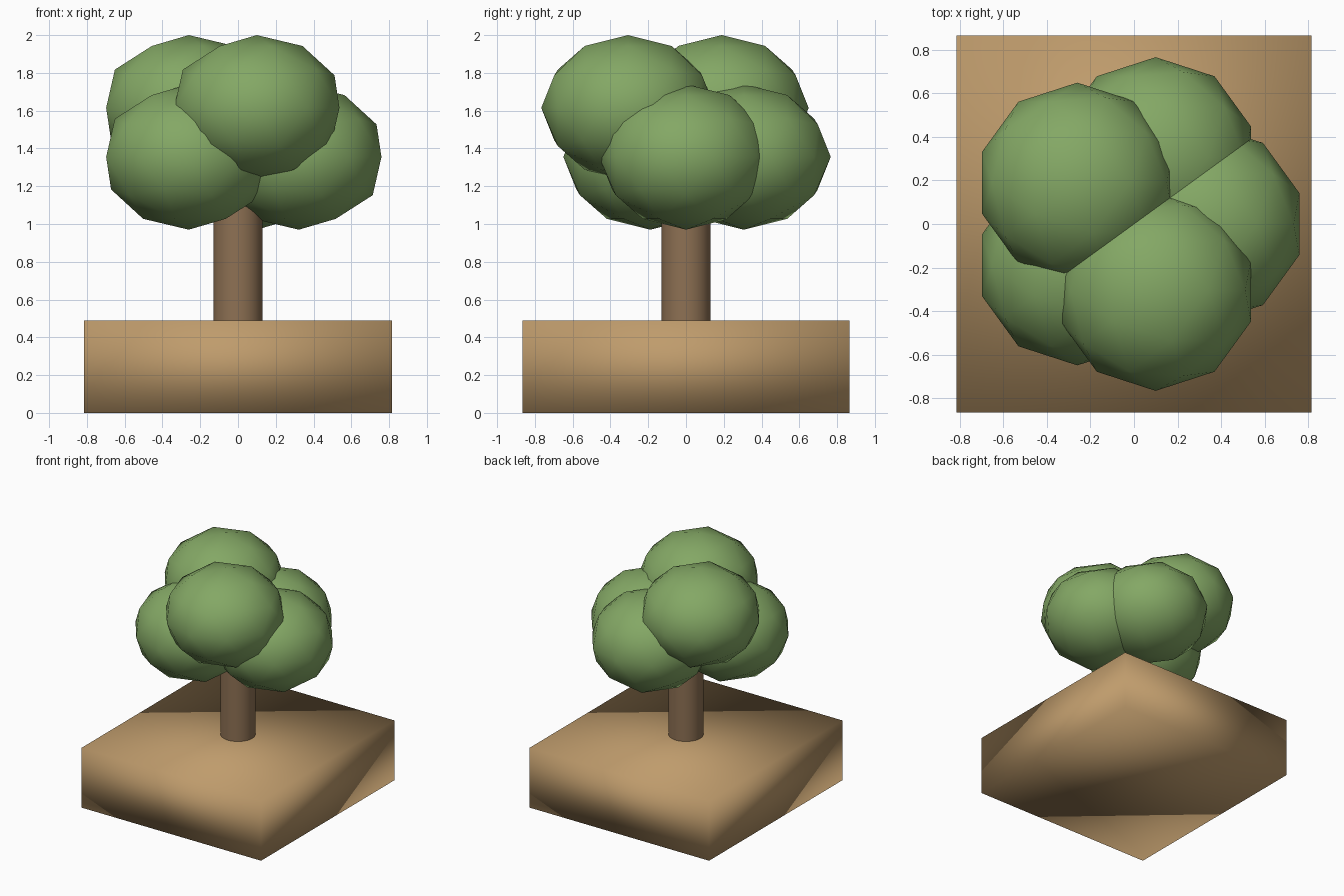
import bpy
from math import cos, sin, radians

cube = bpy.data.objects.get("Cube")
if cube:
    bpy.data.objects.remove(cube, do_unlink=True)


def make_material(name, color):
    mat = bpy.data.materials.new(name)
    mat.use_nodes = True
    mat.diffuse_color = (*color, 1)
    mat.node_tree.nodes["Principled BSDF"].inputs["Base Color"].default_value = (*color, 1)
    return mat


def finish(name, mat, scale=(1, 1, 1)):
    obj = bpy.context.object
    obj.name = name
    obj.scale = scale
    bpy.ops.object.transform_apply(location=False, rotation=False, scale=True)
    obj.data.materials.append(mat)
    return obj


leaf_green = make_material("leaf green", (0.23, 0.39, 0.13))
bark_brown = make_material("bark brown", (0.27, 0.165, 0.088))
soil_tan = make_material("soil tan", (0.52, 0.33, 0.15))

# Ground block, softly shaded across its edges
bpy.ops.mesh.primitive_cube_add(size=1, location=(0, 0, 0.245))
finish("ground_block", soil_tan, (1.63, 1.73, 0.49))
bpy.ops.object.shade_smooth()

# Trunk, from inside the block up into the crown
bpy.ops.mesh.primitive_cylinder_add(vertices=32, radius=0.13, depth=1.35, location=(0, 0, 0.685))
finish("trunk", bark_brown)
bpy.ops.object.shade_smooth_by_angle(angle=radians(40))

# Crown: five flattened leaf clumps around the trunk, at two heights
for i, height in enumerate((1.355, 1.355, 1.615, 1.355, 1.615)):
    a = radians(72 * i)
    bpy.ops.mesh.primitive_ico_sphere_add(
        subdivisions=2, radius=0.46, location=(0.322 * cos(a), 0.322 * sin(a), height))
    finish(f"leaf_clump_{i + 1}", leaf_green, (1, 1, 0.837))
    bpy.ops.object.shade_smooth()
